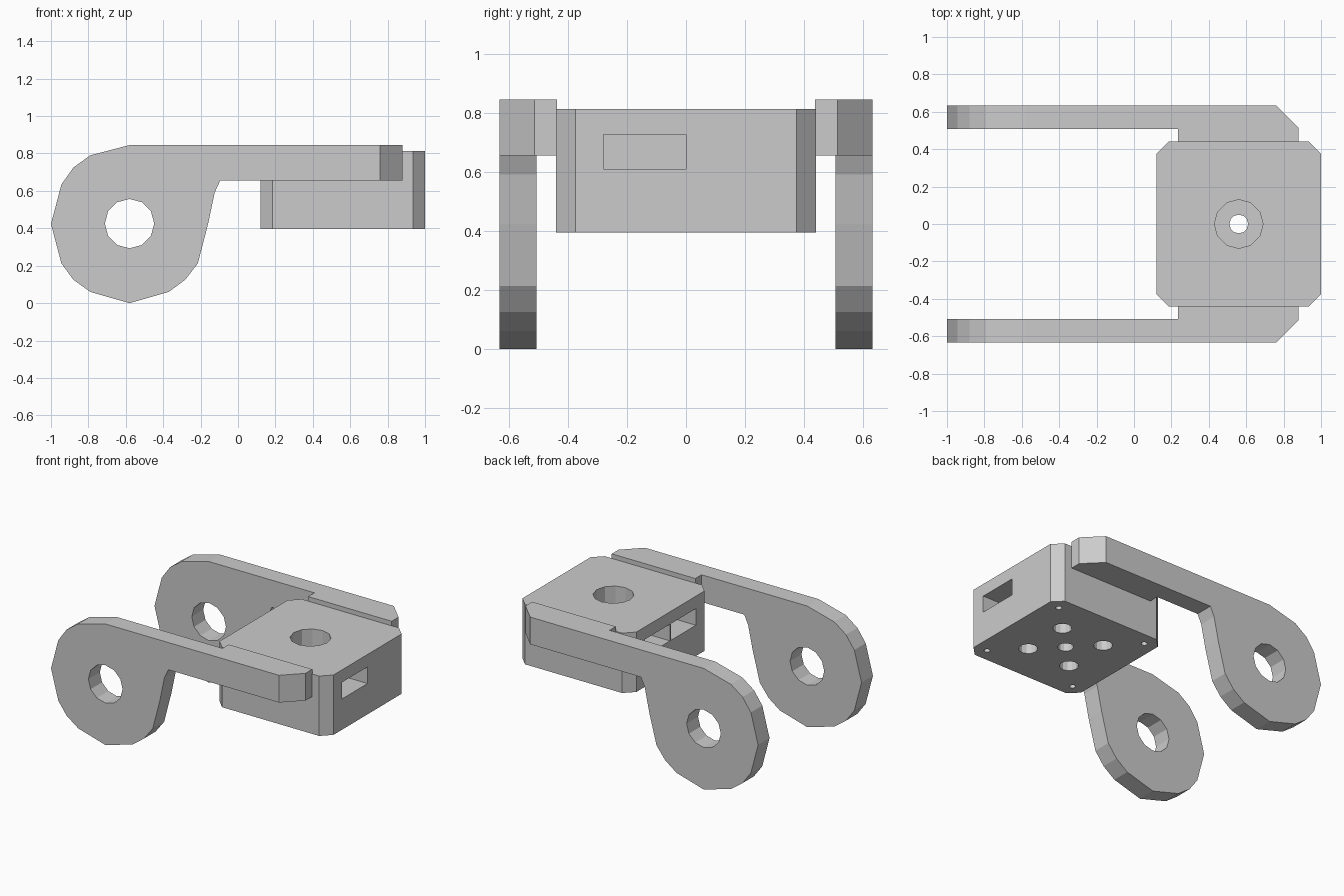
import bpy, bmesh, math
from mathutils import Vector

if "Cube" in bpy.data.objects:
    bpy.data.objects.remove(bpy.data.objects["Cube"])


def prism(name, pts, axis, lo, hi):
    """Extrude a 2D outline: axis 'Y' takes (x, z) points, axis 'Z' takes (x, y) points."""
    bm = bmesh.new()

    def place(p, d):
        return (p[0], d, p[1]) if axis == 'Y' else (p[0], p[1], d)

    face = bm.faces.new([bm.verts.new(place(p, lo)) for p in pts])
    ext = bmesh.ops.extrude_face_region(bm, geom=[face])
    moved = [g for g in ext['geom'] if isinstance(g, bmesh.types.BMVert)]
    bmesh.ops.translate(bm, verts=moved, vec=Vector(place((0, 0), hi - lo)))
    bmesh.ops.recalc_face_normals(bm, faces=bm.faces)
    mesh = bpy.data.meshes.new(name)
    bm.to_mesh(mesh)
    bm.free()
    obj = bpy.data.objects.new(name, mesh)
    bpy.context.collection.objects.link(obj)
    return obj


def ring(cx, cy, r, n=12):
    return [(cx + r * math.cos(math.tau * i / n), cy + r * math.sin(math.tau * i / n))
            for i in range(n)]


def rect(x0, x1, y0, y1):
    return [(x0, y0), (x1, y0), (x1, y1), (x0, y1)]


def apply(obj, mod):
    bpy.context.view_layer.objects.active = obj
    bpy.ops.object.modifier_apply(modifier=mod.name)


def cut(obj, pts, axis, lo, hi):
    cutter = prism("cutter", pts, axis, lo, hi)
    cutter.hide_render = True
    mod = obj.modifiers.new("cut", 'BOOLEAN')
    mod.operation = 'DIFFERENCE'
    mod.solver = 'EXACT'
    mod.object = cutter
    apply(obj, mod)
    bpy.data.objects.remove(cutter, do_unlink=True)


# Side arms: round eye with a straight bar, mirrored across y
profile = [(-0.58, 0.845), (-0.79, 0.79), (-0.88, 0.725), (-0.944, 0.635), (-1, 0.423),
           (-0.944, 0.212), (-0.88, 0.125), (-0.79, 0.06), (-0.58, 0), (-0.37, 0.06),
           (-0.282, 0.125), (-0.215, 0.212), (-0.16, 0.423), (-0.125, 0.59),
           (-0.095, 0.655), (0.88, 0.655), (0.88, 0.845)]
arm = prism("side_arms", profile, 'Y', 0.438, 0.633)
cut(arm, rect(-1.2, 0.235, 0.3, 0.507), 'Z', -0.1, 1)               # thinner rear part
cut(arm, [(0.66, 0.733), (0.98, 0.413), (0.98, 0.733)], 'Z', 0, 1)  # slanted tip
cut(arm, ring(-0.58, 0.425, 0.132), 'Y', 0.3, 0.8)                  # pivot hole
mirror = arm.modifiers.new("mirror", 'MIRROR')
mirror.use_axis = (False, True, False)
apply(arm, mirror)

# Mounting block with chamfered vertical corners
cx, c, h = 0.56, 0.065, 0.44
outline = []
for sx, sy in ((1, 1), (-1, 1), (-1, -1), (1, -1)):
    pair = [(cx + sx * h, sy * (h - c)), (cx + sx * (h - c), sy * h)]
    outline += pair if sx == sy else pair[::-1]
block = prism("mounting_block", outline, 'Z', 0.395, 0.813)

# Stepped centre bore
cut(block, ring(cx, 0, 0.13), 'Z', 0.5, 1)
cut(block, ring(cx, 0, 0.05), 'Z', 0.2, 0.6)

# Blind holes in the underside: four large, four small
for sx in (-1, 1):
    for sy in (-1, 1):
        cut(block, ring(cx + sx * 0.167, sy * 0.167, 0.06), 'Z', 0.3, 0.5)
        cut(block, ring(cx + sx * 0.35, sy * 0.35, 0.02), 'Z', 0.3, 0.5)

# Slots: one in the outer end, two in the inner end
for x0, x1, y0, y1 in ((0.75, 1.1, -0.28, 0), (0, 0.37, -0.28, -0.005), (0, 0.37, 0.005, 0.28)):
    cut(block, rect(x0, x1, y0, y1), 'Z', 0.61, 0.726)
